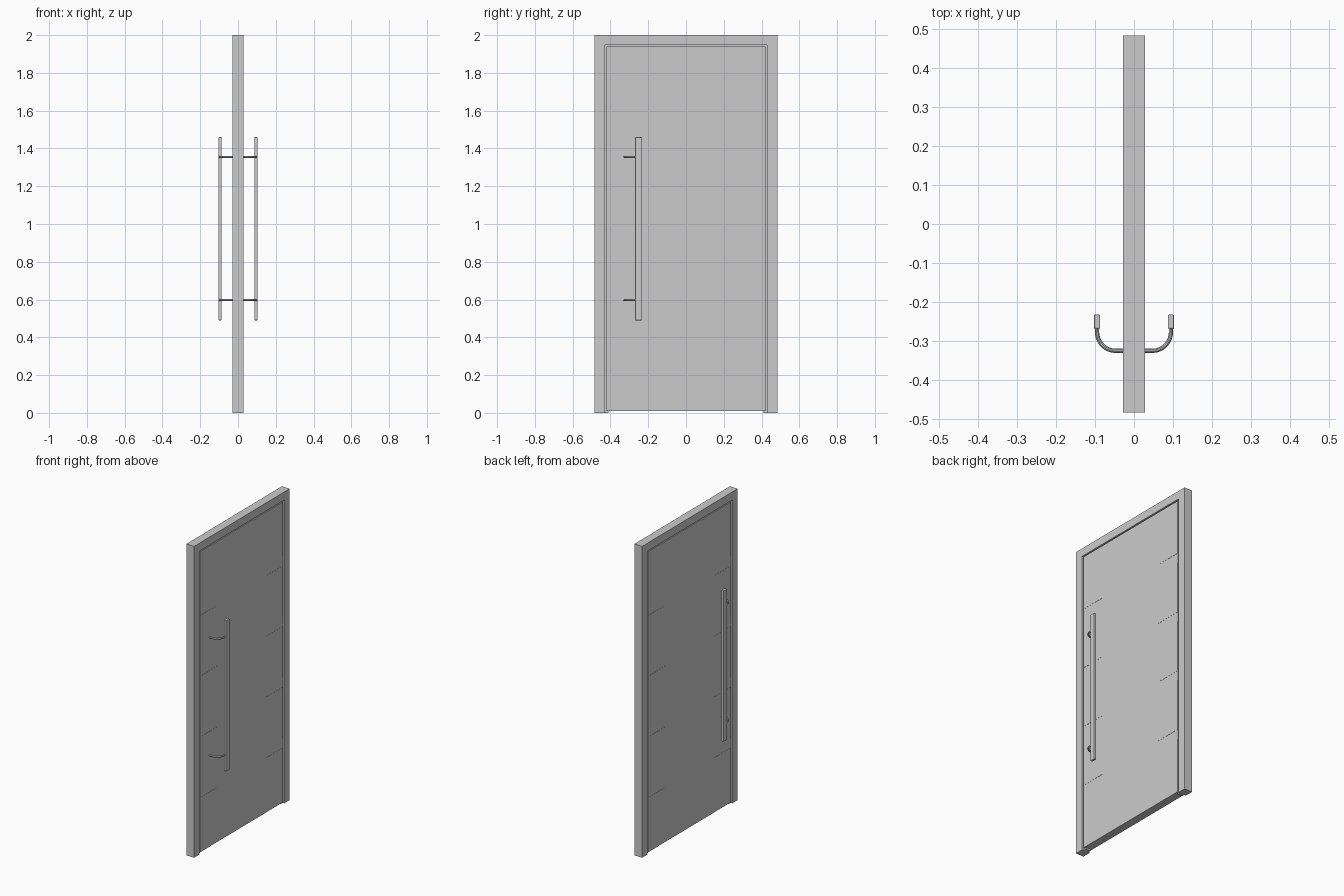
import bpy
import bmesh
from math import pi, sin, cos
from mathutils import Vector

if "Cube" in bpy.data.objects:
    bpy.data.objects.remove(bpy.data.objects["Cube"])

grey = bpy.data.materials.new("plain grey")
grey.use_nodes = True
grey.diffuse_color = (0.6, 0.6, 0.6, 1)
grey.node_tree.nodes["Principled BSDF"].inputs["Base Color"].default_value = (0.6, 0.6, 0.6, 1)


def finish(name, bm):
    mesh = bpy.data.meshes.new(name)
    bmesh.ops.recalc_face_normals(bm, faces=bm.faces)
    bm.to_mesh(mesh)
    bm.free()
    mesh.materials.append(grey)
    obj = bpy.data.objects.new(name, mesh)
    bpy.context.collection.objects.link(obj)
    return obj


def prism(name, outline, x):
    """Extrude a y-z outline symmetrically through the thickness."""
    bm = bmesh.new()
    face = bm.faces.new([bm.verts.new((-x, y, z)) for y, z in outline])
    moved = bmesh.ops.extrude_face_region(bm, geom=[face])["geom"]
    bmesh.ops.translate(bm, verts=[v for v in moved if isinstance(v, bmesh.types.BMVert)],
                        vec=(2 * x, 0, 0))
    return finish(name, bm)


def box(name, lo, hi):
    lo, hi = Vector(lo), Vector(hi)
    bm = bmesh.new()
    bmesh.ops.create_cube(bm, size=1)
    bmesh.ops.scale(bm, vec=hi - lo, verts=bm.verts)
    bmesh.ops.translate(bm, vec=(lo + hi) / 2, verts=bm.verts)
    return finish(name, bm)


def arch(outer, top, inner, inner_top):
    return [(-outer, 0), (-outer, top), (outer, top), (outer, 0),
            (inner, 0), (inner, inner_top), (-inner, inner_top), (-inner, 0)]


# Frame and the thinner stop that closes the gap around the leaf
prism("door_frame", arch(0.485, 2.0, 0.43, 1.948), 0.028)
prism("frame_stop", arch(0.45, 1.97, 0.41, 1.93), 0.016)

# Door leaf with shallow recessed bands at its edges
LEAF = 0.026
leaf = box("door_leaf", (-LEAF, -0.422, 0.01), (LEAF, 0.422, 1.94))
for side in (-1, 1):
    for edge in (-1, 1):
        for row in range(4):
            z = 0.36 + 0.39 * row
            xs = sorted((side * (LEAF - 0.001), side * 0.05))
            ys = sorted((edge * 0.25, edge * 0.5))
            cutter = box("band_cutter", (xs[0], ys[0], z), (xs[1], ys[1], z + 0.063))
            cutter.hide_render = True
            cut = leaf.modifiers.new("band", "BOOLEAN")
            cut.operation = "DIFFERENCE"
            cut.solver = "EXACT"
            cut.object = cutter
            bpy.context.view_layer.objects.active = leaf
            bpy.ops.object.modifier_apply(modifier=cut.name)
            bpy.data.objects.remove(cutter)

# Pull handles: a flat bar on two bent stems, on both sides
for side, word in ((-1, "right"), (1, "left")):
    xs = sorted((side * 0.087, side * 0.103))
    bar = box(word + "_handle_bar", (xs[0], -0.269, 0.49), (xs[1], -0.233, 1.46))
    bevel = bar.modifiers.new("soft edges", "BEVEL")
    bevel.width = 0.003
    bevel.segments = 2
    for z, place in ((0.597, "lower"), (1.355, "upper")):
        # Straight out of the leaf, then a quarter bend into the bar
        path = [(0.02, -0.326)]
        for i in range(9):
            a = pi / 2 * i / 8
            path.append((0.047 + 0.048 * sin(a), -0.278 - 0.048 * cos(a)))
        path.append((0.095, -0.262))
        curve = bpy.data.curves.new("stem", "CURVE")
        curve.dimensions = "3D"
        curve.bevel_depth = 0.0055
        curve.bevel_resolution = 3
        curve.use_fill_caps = True
        line = curve.splines.new("POLY")
        line.points.add(len(path) - 1)
        for point, (x, y) in zip(line.points, path):
            point.co = (side * x, y, z, 1)
        stem = bpy.data.objects.new(f"{word}_{place}_handle_stem", curve)
        curve.materials.append(grey)
        bpy.context.collection.objects.link(stem)
        bpy.ops.object.select_all(action="DESELECT")
        stem.select_set(True)
        bpy.context.view_layer.objects.active = stem
        bpy.ops.object.convert(target="MESH")
        bpy.ops.object.shade_smooth_by_angle()
